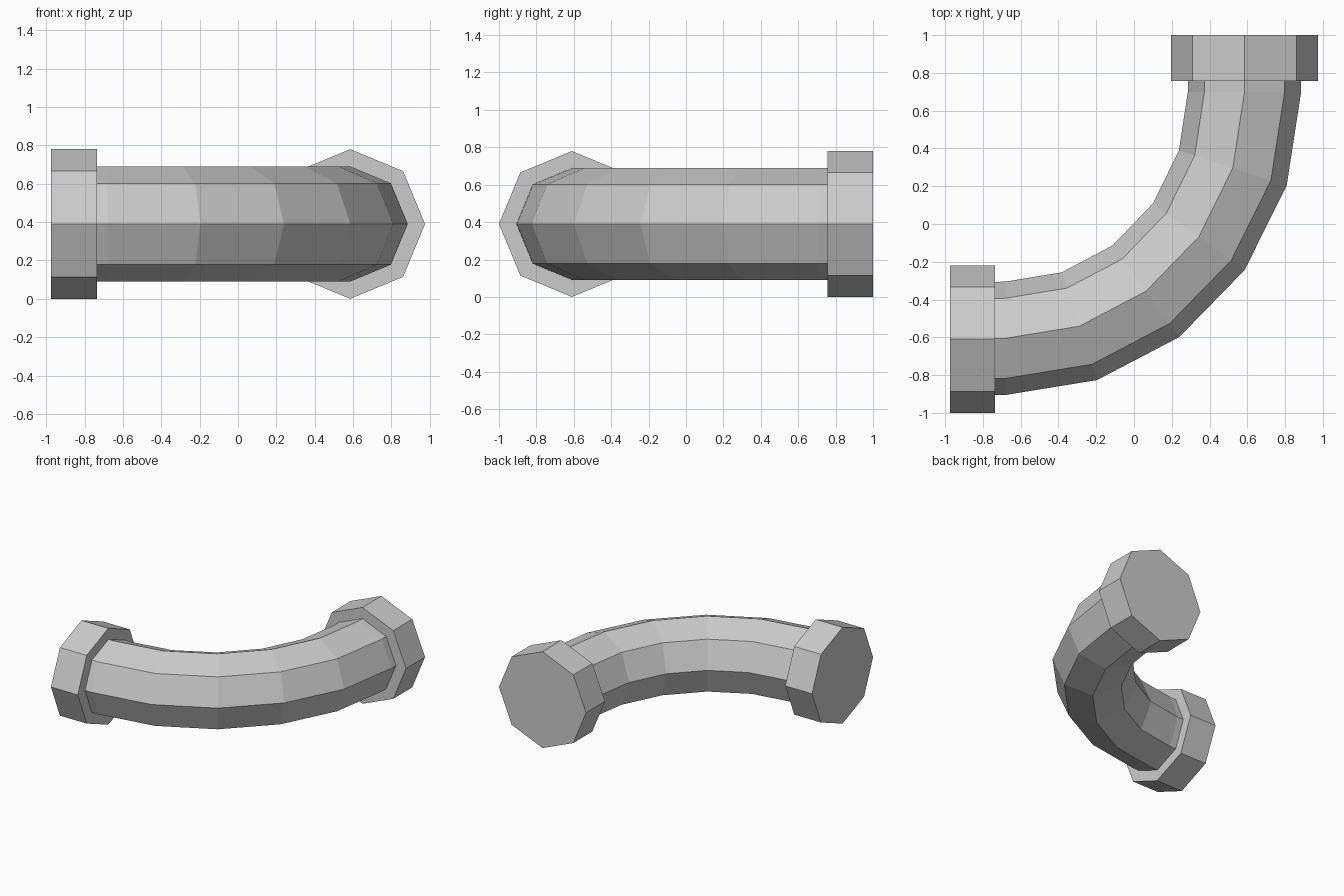
import bpy, bmesh
from math import sin, cos, pi
from mathutils import Vector

default = bpy.data.objects.get("Cube")
if default:
    bpy.data.objects.remove(default)

SIDES, MID_Z = 8, 0.39
PIPE_R, FLANGE_R = 0.3, 0.39
BEND_CENTRE, BEND_RX, BEND_RY, STEPS = Vector((-0.68, 0.7)), 1.265, 1.305, 5

metal = bpy.data.materials.new("plain grey")
grey = (0.6, 0.6, 0.6, 1)
metal.diffuse_color = grey
metal.use_nodes = True
metal.node_tree.nodes["Principled BSDF"].inputs["Base Color"].default_value = grey


def tube(name, stations, radius):
    """Closed octagonal tube through (x, y, bend angle) stations."""
    bm = bmesh.new()
    rings = []
    for x, y, turn in stations:
        out = Vector((sin(turn), -cos(turn), 0))
        centre = Vector((x, y, MID_Z))
        ring = []
        for i in range(SIDES):
            a = 2 * pi * i / SIDES
            ring.append(bm.verts.new(centre + radius * (out * cos(a) + Vector((0, 0, sin(a))))))
        rings.append(ring)
    for a, b in zip(rings, rings[1:]):
        for i in range(SIDES):
            j = (i + 1) % SIDES
            bm.faces.new((a[i], a[j], b[j], b[i]))
    bm.faces.new(rings[0])
    bm.faces.new(rings[-1])
    bmesh.ops.recalc_face_normals(bm, faces=bm.faces)
    mesh = bpy.data.meshes.new(name)
    bm.to_mesh(mesh)
    bm.free()
    mesh.materials.append(metal)
    bpy.context.collection.objects.link(bpy.data.objects.new(name, mesh))


# Pipe: short straight ends joined by a faceted quarter bend
path = [(-0.75, -0.607, 0)]
for k in range(STEPS + 1):
    t = k / STEPS * pi / 2
    path.append((BEND_CENTRE.x + BEND_RX * sin(t), BEND_CENTRE.y - BEND_RY * cos(t), t))
path.append((0.585, 0.77, pi / 2))
tube("bent_pipe", path, PIPE_R)

# Flanges capping both ends
tube("right_flange", [(-0.975, -0.61, 0), (-0.735, -0.61, 0)], FLANGE_R)
tube("back_flange", [(0.585, 0.757, pi / 2), (0.585, 1, pi / 2)], FLANGE_R)
